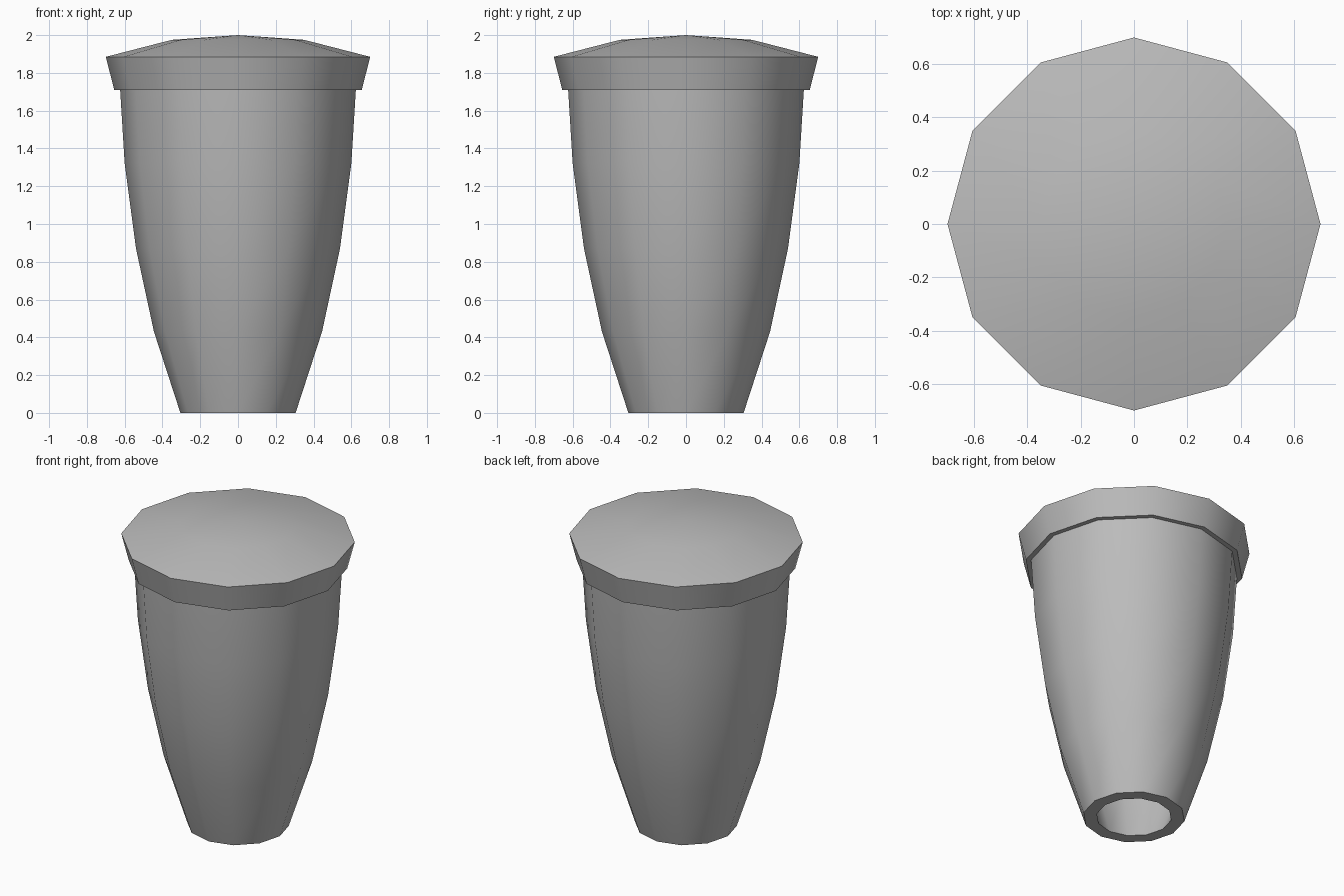
import bpy
import bmesh
from math import cos, sin, pi, radians

SIDES = 12

cube = bpy.data.objects.get("Cube")
if cube:
    bpy.data.objects.remove(cube, do_unlink=True)

grey = bpy.data.materials.new("plain grey")
grey.use_nodes = True
colour = (0.5, 0.5, 0.5, 1)
grey.diffuse_color = colour
grey.node_tree.nodes["Principled BSDF"].inputs["Base Color"].default_value = colour


def lathe(name, profile, closed=False):
    """Spin (radius, height) points into a twelve-sided solid."""
    bm = bmesh.new()
    rings = []
    for r, z in profile:
        if r == 0:
            rings.append([bm.verts.new((0, 0, z))] * SIDES)
        else:
            rings.append([bm.verts.new((r * cos(2 * pi * i / SIDES),
                                        r * sin(2 * pi * i / SIDES), z))
                          for i in range(SIDES)])
    pairs = list(zip(rings, rings[1:]))
    if closed:
        pairs.append((rings[-1], rings[0]))
    for a, b in pairs:
        for i in range(SIDES):
            j = (i + 1) % SIDES
            corners = dict.fromkeys((a[i], a[j], b[j], b[i]))
            bm.faces.new(list(corners))
    bmesh.ops.recalc_face_normals(bm, faces=bm.faces)
    mesh = bpy.data.meshes.new(name)
    bm.to_mesh(mesh)
    bm.free()
    mesh.materials.append(grey)
    obj = bpy.data.objects.new(name, mesh)
    bpy.context.collection.objects.link(obj)
    bpy.ops.object.select_all(action='DESELECT')
    obj.select_set(True)
    bpy.context.view_layer.objects.active = obj
    bpy.ops.object.shade_smooth_by_angle(angle=radians(35))
    return obj


# Tapered hollow body, open at the foot
outer = [(0.305, 0), (0.445, 0.43), (0.54, 0.87), (0.6, 1.32), (0.627, 1.76)]
inner = [(r - 0.08, z) for r, z in reversed(outer)]
lathe("tapered_body", outer + inner, closed=True)

# Flared lid with a shallow dome and a recessed underside
lathe("domed_lid", [(0, 1.76), (0.62, 1.76), (0.61, 1.71), (0.655, 1.71),
                    (0.7, 1.885), (0.35, 1.975), (0, 2.0)])
